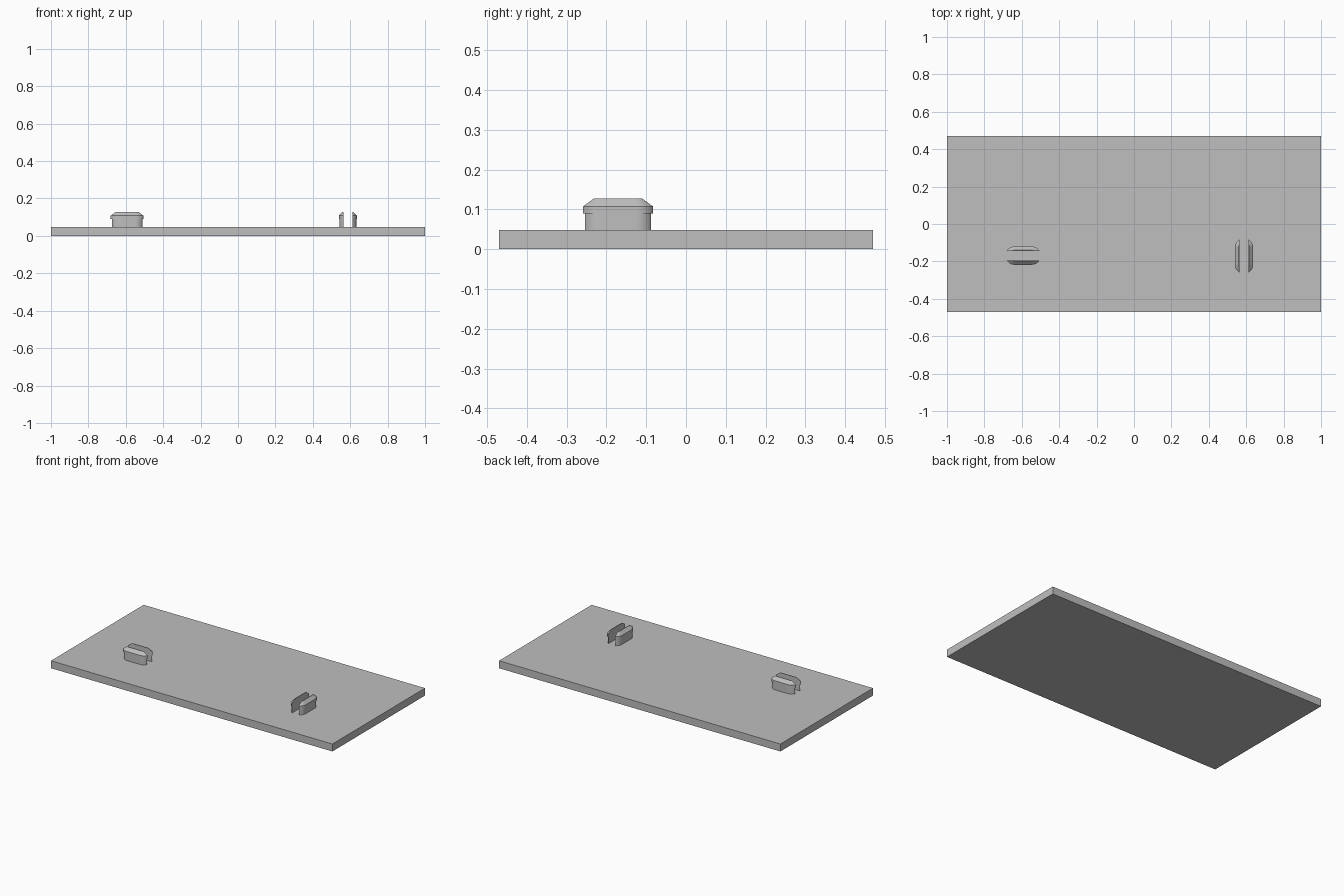
import bpy, bmesh, math
from mathutils import Matrix

if "Cube" in bpy.data.objects:
    bpy.data.objects.remove(bpy.data.objects["Cube"])

grey = bpy.data.materials.new("mid grey")
grey.diffuse_color = (0.52, 0.52, 0.52, 1)
grey.use_nodes = True
grey.node_tree.nodes["Principled BSDF"].inputs["Base Color"].default_value = grey.diffuse_color

PLATE_TOP = 0.048
SLOT = 0.025          # half width of the gap between the two legs
STEPS = 10            # segments per rounded end


def outline(straight, radius, z):
    """Half of a rounded slot shape, cut off flat at the gap."""
    a = math.asin(SLOT / radius)
    right = [a + (math.pi / 2 - a) * i / STEPS for i in range(STEPS + 1)]
    pts = [(straight + radius * math.cos(t), radius * math.sin(t), z) for t in right]
    return pts + [(-x, y, z) for x, y, z in reversed(pts)]


def finish(bm, name):
    bmesh.ops.recalc_face_normals(bm, faces=bm.faces)
    mesh = bpy.data.meshes.new(name)
    bm.to_mesh(mesh)
    bm.free()
    mesh.materials.append(grey)
    ob = bpy.data.objects.new(name, mesh)
    bpy.context.collection.objects.link(ob)
    return ob


def clip_leg(name, centre, turn, stem_straight, stem_radius):
    # stem, overhanging lip, sloped head
    sections = [(stem_straight, stem_radius, PLATE_TOP - 0.003),
                (stem_straight, stem_radius, 0.09),
                (0.0455, 0.049, 0.09),
                (0.0455, 0.049, 0.108),
                (0.0455, 0.029, 0.128)]
    bm = bmesh.new()
    rings = [[bm.verts.new(p) for p in outline(*s)] for s in sections]
    n = len(rings[0])
    for low, high in zip(rings, rings[1:]):
        for i in range(n):
            j = (i + 1) % n
            bm.faces.new((low[i], low[j], high[j], high[i]))
    bm.faces.new(rings[0])
    bm.faces.new(rings[-1])
    place = Matrix.Translation((*centre, 0)) @ Matrix.Rotation(turn, 4, 'Z')
    bm.transform(place)
    ob = finish(bm, name)
    bpy.ops.object.select_all(action='DESELECT')
    ob.select_set(True)
    bpy.context.view_layer.objects.active = ob
    bpy.ops.object.shade_smooth_by_angle(angle=math.radians(25))


# base plate
bm = bmesh.new()
bmesh.ops.create_cube(bm, size=1)
bm.transform(Matrix.Translation((0, 0, PLATE_TOP / 2)) @ Matrix.Diagonal((2, 0.94, PLATE_TOP, 1)))
finish(bm, "base_plate")

# two split clips, the right one turned a quarter
for side, centre, turn, straight, radius in (
        ("left", (-0.593, -0.169), 0, 0.0425, 0.046),
        ("right", (0.588, -0.171), math.pi / 2, 0.0455, 0.0455)):
    for k in range(2):
        clip_leg(f"{side}_clip_leg_{k + 1}", centre, turn + math.pi * k, straight, radius)
